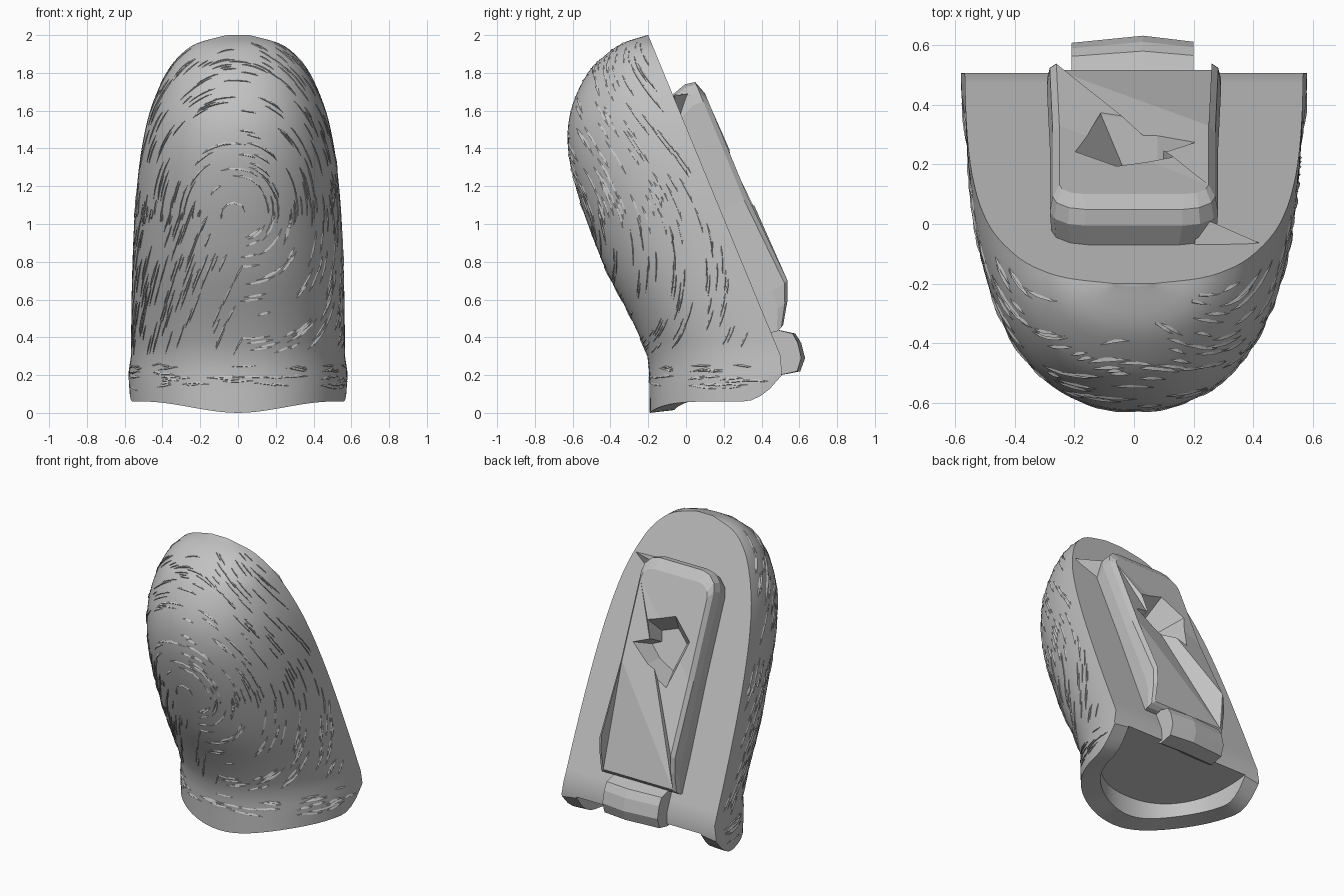
import bpy, bmesh, math, random
from mathutils import Vector

random.seed(7)
cube = bpy.data.objects.get("Cube")
if cube:
    bpy.data.objects.remove(cube, do_unlink=True)

grey = bpy.data.materials.new("plain_grey")
grey.use_nodes = True
grey.diffuse_color = (0.54, 0.54, 0.54, 1)
grey.node_tree.nodes["Principled BSDF"].inputs["Base Color"].default_value = grey.diffuse_color


def make(name, bm, smooth=None):
    bmesh.ops.recalc_face_normals(bm, faces=bm.faces)
    mesh = bpy.data.meshes.new(name)
    bm.to_mesh(mesh)
    bm.free()
    mesh.materials.append(grey)
    ob = bpy.data.objects.new(name, mesh)
    bpy.context.collection.objects.link(ob)
    if smooth:
        bpy.ops.object.select_all(action='DESELECT')
        ob.select_set(True)
        bpy.context.view_layer.objects.active = ob
        bpy.ops.object.shade_smooth_by_angle(angle=math.radians(smooth))
    return ob


def skin(bm, rings, closed=True, caps=True):
    rows = [[bm.verts.new(p) for p in r] for r in rings]
    n = len(rows[0])
    for a, b in zip(rows, rows[1:]):
        for i in range(n if closed else n - 1):
            j = (i + 1) % n
            bm.faces.new((a[i], a[j], b[j], b[i]))
    if caps:
        bm.faces.new(rows[0])
        bm.faces.new(rows[-1])
    return rows


# Height, front edge and half width of the rounded body
PROFILE = [(0, -.19, .57), (.2, -.195, .58), (.3, -.205, .567), (.5, -.29, .565),
           (.75, -.42, .56), (1, -.52, .55), (1.2, -.585, .535), (1.4, -.625, .51),
           (1.6, -.61, .465), (1.8, -.52, .38), (1.9, -.42, .3), (1.96, -.33, .21),
           (2, -.205, .06)]


def sample(z, col):
    k = 0
    while k < len(PROFILE) - 2 and z > PROFILE[k + 1][0]:
        k += 1

    def slope(i):
        lo, hi = PROFILE[max(i - 1, 0)], PROFILE[min(i + 1, len(PROFILE) - 1)]
        return (hi[col] - lo[col]) / (hi[0] - lo[0])
    a, b = PROFILE[k], PROFILE[k + 1]
    d = b[0] - a[0]
    t = (z - a[0]) / d
    s = t * t * (3 - 2 * t)
    return (a[col] * (1 - s) + b[col] * s
            + d * t * (1 - t) * ((1 - t) * slope(k) - t * slope(k + 1)))


def surface(u, z):
    """Point on the rounded front; u runs from the left back edge to the right."""
    a = u * math.pi
    back = min(.505, -.2 + .413 * (2 - z))
    front, width = sample(z, 1), sample(z, 2)
    c, s = math.cos(a), max(0, math.sin(a))
    return Vector((math.copysign(abs(c) ** .9, c) * width, back + (front - back) * s ** .9, z))


# Body: rounded front, slanted flat back, shallow recess with a lip underneath
N, BASE = 48, .22
us = [i / N for i in range(N + 1)]
rings = [[surface(u, BASE + (2 - BASE) * math.sin(k / 36 * math.pi / 2)) for u in us]
         for k in range(36, -1, -1)]


def lip(p):
    dip = max(0, 1 - abs(p.x) / .5)
    rise = max(0, p.y - .3) / .2
    return .06 - .06 * dip * dip * (3 - 2 * dip) + .13 * rise * rise


outer = [Vector((p.x, p.y, lip(p))) for p in (surface(u, .1) for u in us)]
middle = [Vector((p.x, p.y, (BASE + o.z) / 2)) for p, o in zip((surface(u, .16) for u in us), outer)]
inner = [Vector((p.x * .81, p.y + .13 * math.sin(u * math.pi), p.z + .015)) for p, u in zip(outer, us)]
roof = [Vector((p.x, p.y, .14 + .08 * (p.y + .1) / .6)) for p in inner]
bm = bmesh.new()
rows = skin(bm, rings + [middle, outer, inner, roof], closed=False, caps=False)
bm.faces.new(rows[0])
for a, b in zip(rows[:36], rows[1:37]):
    bm.faces.new((a[0], b[0], b[-1], a[-1]))
low = rows[36:]
for e in (0, -1):
    bm.faces.new([r[e] for r in low])
bm.faces.new(low[-1])
bm.faces.new((low[0][0], low[0][-1], low[-1][-1], low[-1][0]))
make("rounded_body", bm, 35)

# Skin ridges: fine tapered slivers following a loop pattern
bm = bmesh.new()


def ridge(q, z, flat):
    length = random.uniform(.08, .22)
    rows = []
    for i in range(5):
        if not (-.96 < q < .96 and .1 < z < 1.96):
            break
        dx, dz = q, z - 1.05
        if flat:
            d = Vector((1, random.uniform(-.2, .2)))
        elif q < 0 and dz < 0:
            d = Vector((.45, 1))
        else:
            d = Vector((-dz, dx))
        d.normalize()
        u = .5 - q / 2
        p = surface(u, z)
        along = surface(u - d.x * .01, z + d.y * .01) - p
        normal = (surface(u, z + .01) - p).cross(surface(u + .01, z) - p).normalized()
        side = normal.cross(along).normalized()
        if side.z < 0:
            side = -side
        t = .1 + math.sin(i / 4 * math.pi)
        rows.append([p + side * .014 * t - normal * .003, p + normal * .005 * t,
                     p - side * .003 * t - normal * .003])
        q += d.x * length / 4
        z += d.y * length / 4
    if len(rows) > 2:
        skin(bm, rows)


for i in range(360):
    ridge(random.uniform(-.95, .95), random.uniform(.3, 1.94), False)
for i in range(50):
    ridge(random.uniform(-.95, .95), random.uniform(.13, .26), True)
make("skin_ridges", bm)

# Frame of the slanted back: x across, s down the slope, h outward
DOWN, OUT = Vector((0, .382, -.924)), Vector((0, .924, .382))


def on_back(x, s, h):
    return Vector((x, -.2, 2)) + DOWN * s + OUT * h


def plate_ring(w, top, end, r, heights):
    """Half outline with a height per station: end, slope, shoulder, then the rest."""
    pts = [(w + .01, end, heights[0]), (w + .01, end - .11, heights[1]),
           (w + .01, end - .21, heights[2]), (w, 1.0, heights[3]), (w, top + r, heights[3])]
    pts += [(w - r * (1 - math.cos(a)), top + r * (1 - math.sin(a)), heights[3])
            for a in (.5, 1.05, 1.57)]
    return ([on_back(-x, s, h) for x, s, h in pts]
            + [on_back(x, s, h) for x, s, h in reversed(pts)])


# Raised back plate with rounded upper corners and a sloping lower end
bm = bmesh.new()
skin(bm, [plate_ring(.275, .35, 1.7, .13, (-.03,) * 4),
          plate_ring(.282, .315, 1.71, .12, (.03, .08, .09, .08)),
          plate_ring(.272, .325, 1.7, .11, (.06, .125, .165, .135)),
          plate_ring(.25, .4, 1.69, .08, (.075, .145, .185, .16))])
bmesh.ops.triangulate(bm, faces=[f for f in bm.faces if len(f.verts) > 4])
plate = make("back_plate", bm)

# Irregular pit cut into the plate
PIT = [(-.2, .77), (-.11, 1.08), (.08, .99), (.21, .87), (.1, .82), (.13, .71), (-.06, .64)]
bm = bmesh.new()
skin(bm, [[on_back(x * k + dx, .86 + (s - .86) * k, h) for x, s in PIT]
          for k, dx, h in ((1.1, 0, .23), (1, 0, .165), (.6, .03, .01))])
cutter = make("pit_cutter", bm)
cutter.hide_render = True
cut = plate.modifiers.new("pit", 'BOOLEAN')
cut.operation, cut.object, cut.solver = 'DIFFERENCE', cutter, 'EXACT'
bpy.context.view_layer.objects.active = plate
bpy.ops.object.modifier_apply(modifier="pit")
bpy.data.objects.remove(cutter, do_unlink=True)

# Hinge block below the plate, slightly fuller in the middle
BLOCK = [(.44, .23), (.44, .45), (.53, .43), (.575, .42), (.605, .37), (.625, .29), (.6, .22), (.5, .2)]
bm = bmesh.new()
skin(bm, [[(x, .44 + (y - .44) * k, z) for y, z in BLOCK]
          for x, k in ((-.21, .9), (.03, 1.03), (.2, .92))])
make("hinge_block", bm)

# Thin fin from the plate's upper corner to the body edge
bm = bmesh.new()
tip, base, foot, crest = [bm.verts.new(on_back(*p)) for p in
                          ((.42, .35, .003), (.2, .34, -.01), (.26, .47, -.01), (.22, .37, .09))]
for f in ((tip, base, crest), (tip, crest, foot), (tip, foot, base), (base, foot, crest)):
    bm.faces.new(f)
make("corner_fin", bm)
